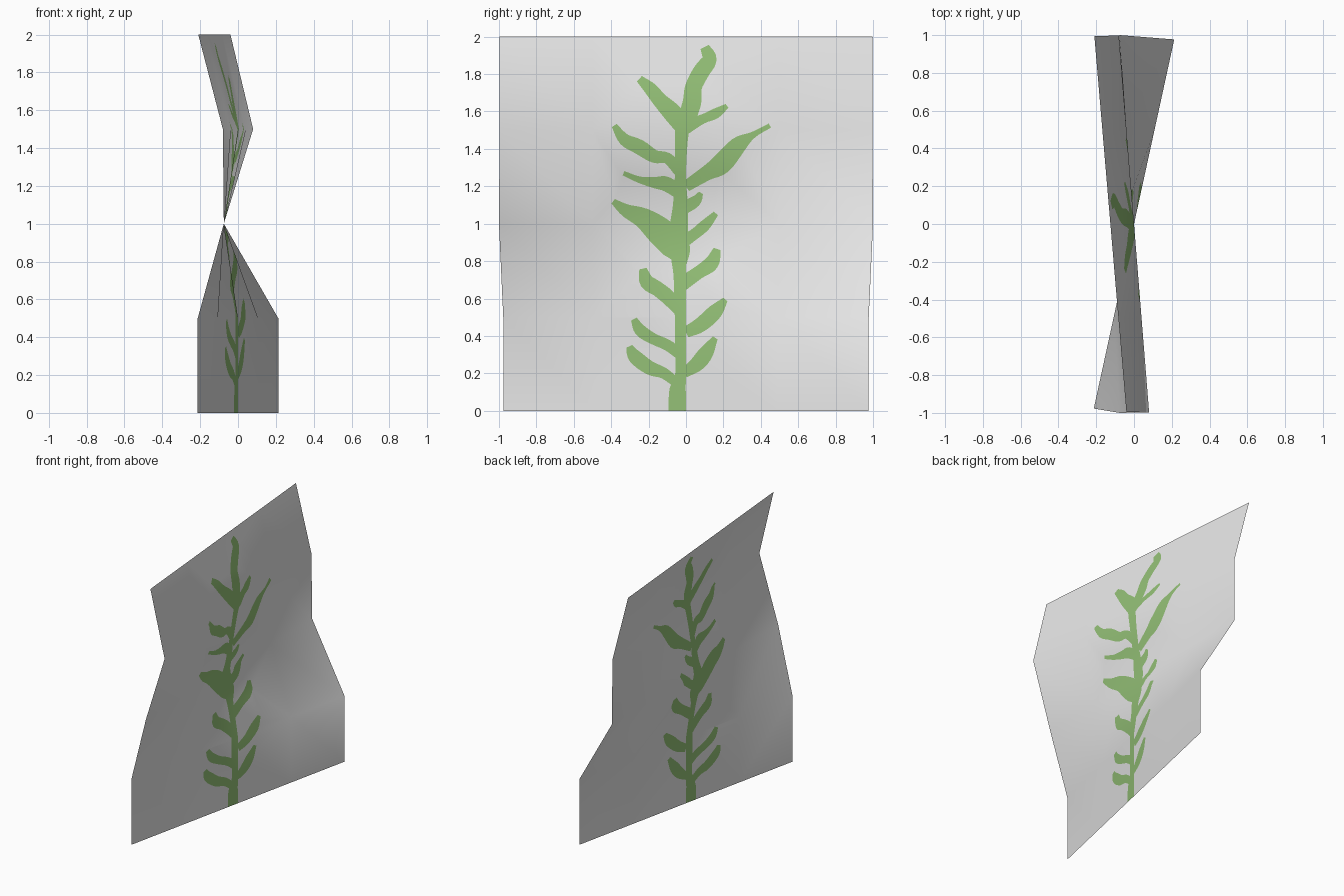
import bpy
from mathutils import Vector
from mathutils.geometry import delaunay_2d_cdt

if "Cube" in bpy.data.objects:
    bpy.data.objects.remove(bpy.data.objects["Cube"])

# Sheet rows every 0.5 in height: (centre x, sine of the row's turn)
ROWS = [(0, .213), (0, .213), (-.075, 0), (0, -.08), (-.125, -.085)]


def corner(i, j):
    c, s = ROWS[j]
    u = -1 + i * .5
    return Vector((c + u * s, u * (1 - s * s) ** .5, j * .5))


def on_sheet(u, z):
    """Point on the folded sheet; each cell is two flat triangles."""
    a, b = (u + 1) * 2, z * 2
    i, j = min(3, max(0, int(a))), min(3, max(0, int(b)))
    a, b = a - i, b - j
    if a + b <= 1:
        o = corner(i, j)
        return o + a * (corner(i + 1, j) - o) + b * (corner(i, j + 1) - o)
    o = corner(i + 1, j + 1)
    return o + (1 - a) * (corner(i, j + 1) - o) + (1 - b) * (corner(i + 1, j) - o)


def soft_normal(u, z):
    """Normal blended across neighbouring cells."""
    u0, u1 = max(-1, u - .25), min(1, u + .25)
    z0, z1 = max(0, z - .25), min(2, z + .25)
    du = on_sheet(u1, z) - on_sheet(u0, z)
    dz = on_sheet(u, z1) - on_sheet(u, z0)
    return du.cross(dz).normalized()


# Plant spines from tip to stem: (across, height, width)
STEM = [[(-.048, 0, .095), (-.046, .11, .09), (-.03, .18, .06), (-.03, .4, .06),
         (-.033, .7, .065), (-.04, .82, .08), (-.04, .95, .1), (-.03, 1.1, .08),
         (-.03, 1.25, .06), (-.025, 1.45, .07), (-.01, 1.58, .09)]]
LEFT = [
    [(-.31, .345, .035), (-.28, .29, .075), (-.2, .23, .075), (-.12, .2, .06), (-.04, .14, .05)],
    [(-.285, .49, .035), (-.25, .43, .065), (-.18, .385, .06), (-.1, .35, .06), (-.03, .3, .06)],
    [(-.23, .76, .04), (-.21, .69, .08), (-.15, .65, .08), (-.09, .6, .08), (-.03, .52, .05)],
    [(-.39, 1.12, .03), (-.32, 1.07, .07), (-.23, 1.03, .11), (-.14, .96, .15),
     (-.05, .87, .15), (-.02, .78, .05)],
    [(-.335, 1.27, .025), (-.25, 1.235, .035), (-.17, 1.22, .06), (-.1, 1.21, .08), (-.02, 1.15, .06)],
    [(-.385, 1.525, .03), (-.33, 1.45, .065), (-.25, 1.41, .08), (-.17, 1.36, .07),
     (-.1, 1.35, .06), (-.03, 1.28, .07)],
    [(-.25, 1.775, .04), (-.19, 1.72, .07), (-.14, 1.66, .08), (-.08, 1.6, .1), (-.02, 1.53, .1)],
]
RIGHT = [
    [(.16, .39, .03), (.11, .31, .08), (.06, .25, .08), (-.01, .2, .05)],
    [(.215, .595, .03), (.16, .53, .08), (.08, .46, .08), (0, .42, .06)],
    [(.17, .865, .04), (.14, .79, .08), (.07, .74, .07), (-.02, .68, .08)],
    [(.16, 1.055, .03), (.1, .99, .06), (.04, .94, .06), (-.03, .9, .08)],
    [(.08, 1.165, .025), (.05, 1.12, .06), (-.02, 1.08, .07)],
    [(.45, 1.525, .025), (.36, 1.475, .035), (.28, 1.42, .09), (.19, 1.32, .11),
     (.11, 1.27, .08), (0, 1.2, .06)],
    [(.22, 1.63, .025), (.16, 1.59, .055), (.09, 1.56, .05), (0, 1.52, .08)],
    [(.1, 1.945, .05), (.125, 1.88, .08), (.08, 1.81, .09), (.04, 1.73, .09),
     (.03, 1.64, .1), (-.02, 1.5, .09)],
]

verts, edges, faces = [], [], []

# Sheet grid lines and fold diagonals
for j in range(5):
    for i in range(5):
        verts.append(Vector((-1 + i * .5, j * .5)))
        k = j * 5 + i
        if i < 4:
            edges.append((k, k + 1))
        if j < 4:
            edges.append((k, k + 5))
        if i and j < 4:
            edges.append((k, k + 4))


def ribbon(spine, steps=4):
    """Cut a smooth tapering ribbon into the sheet as a strip of faces."""
    p = [Vector(q) for q in spine]
    p = [2 * p[0] - p[1]] + p + [2 * p[-1] - p[-2]]
    path = []
    for a, b, c, d in zip(p, p[1:], p[2:], p[3:]):
        for s in range(steps):
            t = s / steps
            path.append(.5 * (2 * b + (c - a) * t + (2 * a - 5 * b + 4 * c - d) * t * t
                              + (3 * b - a - 3 * c + d) * t ** 3))
    path.append(p[-2])
    first = len(verts)
    for n, q in enumerate(path):
        t = (path[min(n + 1, len(path) - 1)] - path[max(n - 1, 0)]).to_2d().normalized()
        side = Vector((-t.y, t.x)) * max(q.z, .01) / 2
        for v in (q.to_2d() + side, q.to_2d() - side):
            verts.append(Vector((v.x, max(0, v.y))))
    for n in range(len(path) - 1):
        k = first + 2 * n
        for tri in ((k, k + 1, k + 3), (k, k + 3, k + 2)):
            a, b, c = (verts[m] for m in tri)
            area = (b - a).cross(c - a)
            if abs(area) > 1e-7:
                faces.append(tri if area > 0 else tri[::-1])


for spine in STEM + LEFT + RIGHT:
    ribbon(spine)

flat, _, tris, _, _, origin = delaunay_2d_cdt(verts, edges, faces, 0, 1e-5)


def material(name, rgb):
    m = bpy.data.materials.new(name)
    m.diffuse_color = (*rgb, 1)
    m.use_nodes = True
    m.node_tree.nodes["Principled BSDF"].inputs["Base Color"].default_value = m.diffuse_color
    return m


# Folded sheet with the plant cut in as green faces
mesh = bpy.data.meshes.new("plant_sheet")
mesh.from_pydata([on_sheet(*v) for v in flat], [], tris)
mesh.materials.append(material("pale grey", (.8, .8, .8)))
mesh.materials.append(material("leaf green", (.29, .52, .18)))
for poly, src in zip(mesh.polygons, origin):
    poly.material_index = 1 if src else 0
    poly.use_smooth = True
mesh.normals_split_custom_set_from_vertices([soft_normal(*v) for v in flat])
sheet = bpy.data.objects.new("plant_sheet", mesh)
bpy.context.collection.objects.link(sheet)
